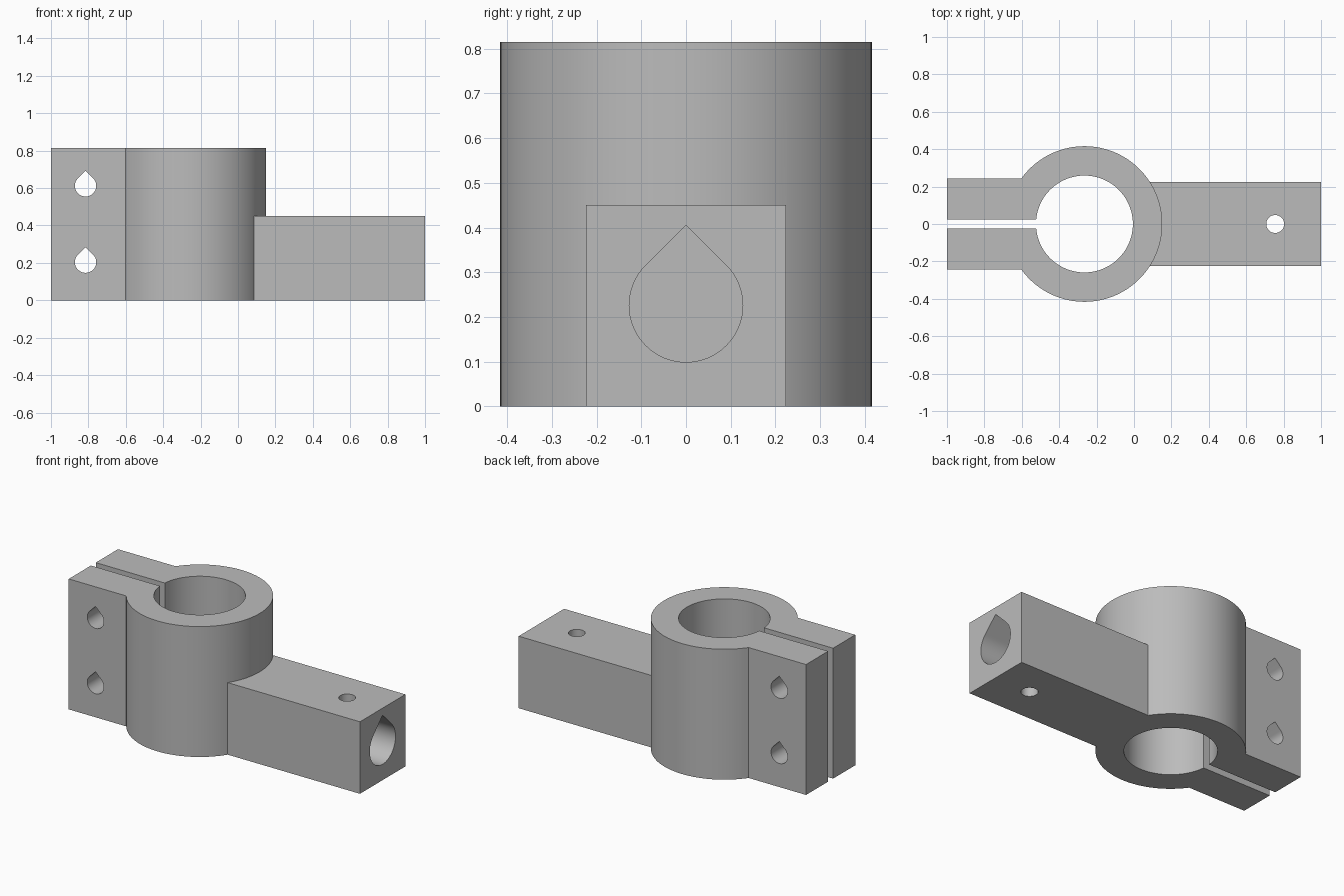
import bpy, bmesh
from math import asin, cos, sin, pi
from mathutils import Matrix, Vector

cube = bpy.data.objects.get("Cube")
if cube:
    bpy.data.objects.remove(cube, do_unlink=True)

# Main dimensions
HEIGHT, CENTRE_X = 0.815, -0.265
OUTER, BORE = 0.416, 0.259
EAR_HALF, SLOT_HALF = 0.243, 0.024
ARM_HALF, ARM_HEIGHT = 0.224, 0.45

grey = bpy.data.materials.new("plain grey")
grey.use_nodes = True
colour = (0.5, 0.5, 0.5, 1)
grey.diffuse_color = colour
grey.node_tree.nodes["Principled BSDF"].inputs["Base Color"].default_value = colour


def arc(radius, start, end, steps, cx=0.0, cy=0.0):
    angles = [start + (end - start) * i / steps for i in range(steps + 1)]
    return [(cx + radius * cos(a), cy + radius * sin(a)) for a in angles]


def prism(name, outline, length, matrix=Matrix()):
    """Extrude a flat outline along its local z, then place it."""
    bm = bmesh.new()
    base = bm.faces.new([bm.verts.new((x, y, 0)) for x, y in outline])
    moved = bmesh.ops.extrude_face_region(bm, geom=[base])["geom"]
    bmesh.ops.translate(bm, vec=(0, 0, length),
                        verts=[v for v in moved if isinstance(v, bmesh.types.BMVert)])
    bmesh.ops.transform(bm, matrix=matrix, verts=bm.verts)
    bmesh.ops.recalc_face_normals(bm, faces=bm.faces)
    mesh = bpy.data.meshes.new(name)
    bm.to_mesh(mesh)
    bm.free()
    mesh.materials.append(grey)
    obj = bpy.data.objects.new(name, mesh)
    bpy.context.collection.objects.link(obj)
    return obj


def combine(target, tool, operation):
    """Apply a boolean and remove the helper."""
    tool.hide_render = True
    mod = target.modifiers.new(operation.lower(), "BOOLEAN")
    mod.object, mod.operation, mod.solver = tool, operation, "EXACT"
    bpy.ops.object.select_all(action="DESELECT")
    target.select_set(True)
    bpy.context.view_layer.objects.active = target
    bpy.ops.object.modifier_apply(modifier=mod.name)
    bpy.data.objects.remove(tool, do_unlink=True)


def teardrop(radius):
    """Round hole with a pointed roof at 45 degrees."""
    return arc(radius, 3 * pi / 4, 9 * pi / 4, 48) + [(0, radius * 2 ** 0.5)]


def frame(right, up, out, origin):
    m = Matrix((right, up, out)).transposed().to_4x4()
    return Matrix.Translation(Vector(origin)) @ m


# Split ring with its two clamping ears
ear = pi - asin(EAR_HALF / OUTER)
slot = pi - asin(SLOT_HALF / BORE)
outline = ([(-1, -EAR_HALF)] + arc(OUTER, -ear, ear, 96, CENTRE_X)
           + [(-1, EAR_HALF), (-1, SLOT_HALF)]
           + arc(BORE, slot, -slot, 96, CENTRE_X) + [(-1, -SLOT_HALF)])
clamp = prism("split_clamp_with_arm", outline, HEIGHT)

# Square side arm
arm = prism("side_arm", [(0.04, -ARM_HALF), (1, -ARM_HALF), (1, ARM_HALF), (0.04, ARM_HALF)],
            ARM_HEIGHT)
combine(clamp, arm, "UNION")

# Teardrop bolt holes through the ears
for z in (0.204, 0.612):
    hole = prism("bolt_hole", teardrop(0.057), 1,
                 frame((1, 0, 0), (0, 0, 1), (0, -1, 0), (-0.815, 0.5, z)))
    combine(clamp, hole, "DIFFERENCE")

# Blind teardrop socket in the end of the arm
socket = prism("rod_socket", teardrop(0.127), 0.9,
               frame((0, 1, 0), (0, 0, 1), (1, 0, 0), (0.15, 0, 0.226)))
combine(clamp, socket, "DIFFERENCE")

# Vertical set-screw hole through the arm
screw = prism("screw_hole", arc(0.048, 0, 2 * pi * 47 / 48, 47, 0.755), 0.7,
              Matrix.Translation((0, 0, -0.1)))
combine(clamp, screw, "DIFFERENCE")

bpy.ops.object.shade_smooth_by_angle(angle=pi / 6)
